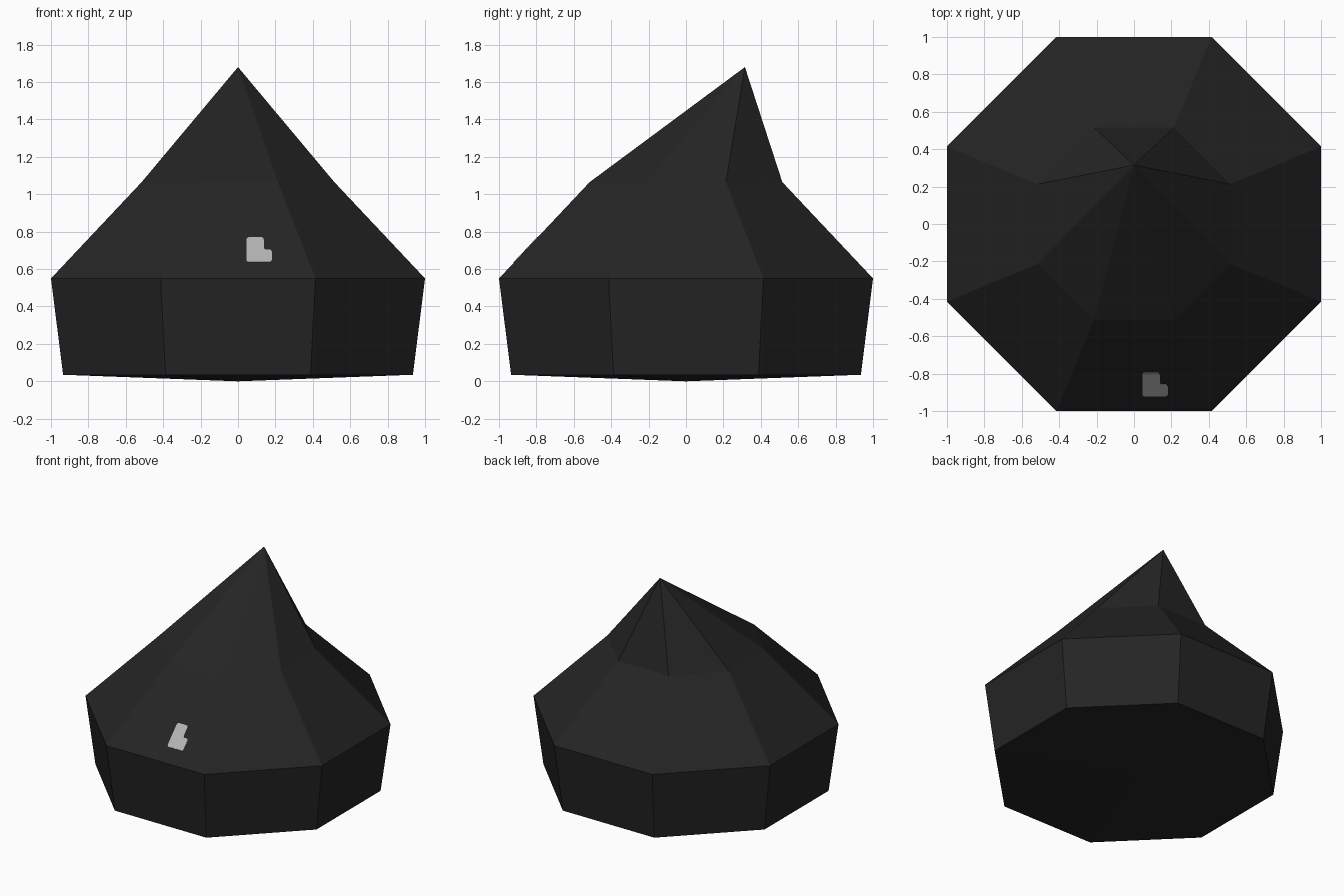
import bpy, bmesh, math
from mathutils import Vector

if "Cube" in bpy.data.objects:
    bpy.data.objects.remove(bpy.data.objects["Cube"])


def material(name, value):
    m = bpy.data.materials.new(name)
    m.diffuse_color = (value, value, value, 1)
    m.use_nodes = True
    m.node_tree.nodes["Principled BSDF"].inputs["Base Color"].default_value = m.diffuse_color
    return m


def add_object(name, bm, mat):
    bmesh.ops.recalc_face_normals(bm, faces=bm.faces)
    me = bpy.data.meshes.new(name)
    bm.to_mesh(me)
    bm.free()
    me.materials.append(mat)
    ob = bpy.data.objects.new(name, me)
    bpy.context.collection.objects.link(ob)
    return ob


charcoal = material("charcoal", 0.018)
light_grey = material("light grey", 0.45)

# Octagonal body: rings of (flat-to-centre distance, height), with fans at both ends
bm = bmesh.new()
rings = []
for apothem, z in [(0.935, 0.035), (1.0, 0.55), (0.515, 1.065)]:
    r = apothem / math.cos(math.pi / 8)
    angles = [math.pi / 8 + i * math.pi / 4 for i in range(8)]
    rings.append([bm.verts.new((r * math.cos(a), r * math.sin(a), z)) for a in angles])
base = bm.verts.new((0, 0, 0))
tip = bm.verts.new((0, 0.315, 1.68))
for i in range(8):
    j = (i + 1) % 8
    for low, high in zip(rings, rings[1:]):
        bm.faces.new((low[i], low[j], high[j], high[i]))
    bm.faces.new((rings[0][j], rings[0][i], base))
    bm.faces.new((rings[-1][i], rings[-1][j], tip))
add_object("leaning_octagonal_body", bm, charcoal)

# Small L-shaped patch on the sloping front face, with softened corners
corners = [Vector(p) for p in [(0.045, 0.635), (0.181, 0.635), (0.181, 0.703),
                               (0.138, 0.703), (0.138, 0.769), (0.045, 0.769)]]
outline = []
for i, c in enumerate(corners):
    a = c + (corners[i - 1] - c).normalized() * 0.015
    b = c + (corners[(i + 1) % 6] - c).normalized() * 0.015
    for t in (0, 0.33, 0.67, 1):
        outline.append(a * (1 - t) ** 2 + c * 2 * t * (1 - t) + b * t ** 2)
bm = bmesh.new()
slope = 0.485 / 0.515
normal = Vector((0, -1, slope)).normalized()
verts = [bm.verts.new(Vector((p.x, -1 + (p.y - 0.55) * slope, p.y)) + normal * 0.003)
         for p in outline]
face = bm.faces.new(verts)
extruded = bmesh.ops.extrude_face_region(bm, geom=[face], use_keep_orig=True)
moved = [g for g in extruded["geom"] if isinstance(g, bmesh.types.BMVert)]
bmesh.ops.translate(bm, verts=moved, vec=-normal * 0.005)
add_object("front_patch", bm, light_grey)
